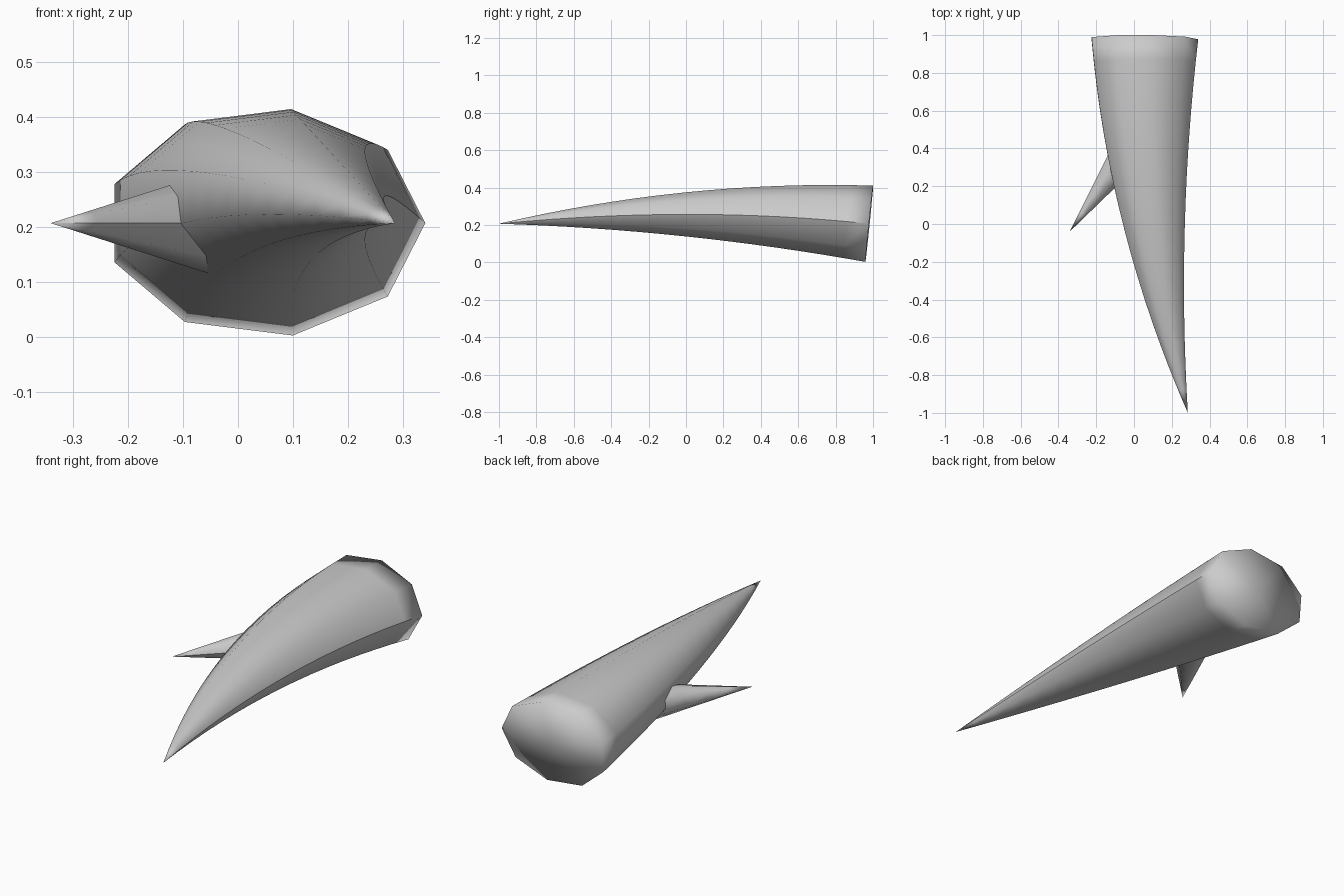
import bpy, bmesh, math
from mathutils import Vector

if "Cube" in bpy.data.objects:
    bpy.data.objects.remove(bpy.data.objects["Cube"])


def tapered_tube(name, path, radius, tip, sides, segments, flatten):
    """Point-tipped tube along path(s), s=0 at the tip, rings square to the path."""
    bm = bmesh.new()
    apex = bm.verts.new(tip)
    previous, seam = None, []
    for i in range(1, segments + 1):
        s = i / segments
        centre = path(s)
        tangent = (centre - path(s - 0.001)).normalized()
        across = tangent.cross(Vector((0, 0, 1))).normalized()
        up = across.cross(tangent)
        ring = []
        for j in range(sides):
            a = math.tau * j / sides
            ring.append(bm.verts.new(centre + radius(s) * (
                across * math.cos(a) + up * flatten * math.sin(a))))
        for j in range(sides):
            k = (j + 1) % sides
            if previous:
                bm.faces.new((previous[j], previous[k], ring[k], ring[j]))
            else:
                bm.faces.new((apex, ring[k], ring[j]))
        seam.append((previous[0] if previous else apex, ring[0]))
        previous = ring
    # closed wide end, fanned from its middle
    middle = bm.verts.new(path(1))
    for j in range(sides):
        bm.faces.new((previous[j], previous[(j + 1) % sides], middle))
    bmesh.ops.recalc_face_normals(bm, faces=bm.faces)
    for f in bm.faces:
        f.smooth = True
    # one crease runs the length of the side
    for a, b in seam:
        bm.edges.get((a, b)).smooth = False
    mesh = bpy.data.meshes.new(name)
    bm.to_mesh(mesh)
    bm.free()
    obj = bpy.data.objects.new(name, mesh)
    bpy.context.collection.objects.link(obj)
    return obj


# Main horn: gently arched, nine-sided oval section
def horn_path(s):
    bow = s * (1 - s)
    return Vector((0.285 - 0.236 * s - 0.252 * bow,
                   -1 + 1.98 * s,
                   0.207 + 0.2 * bow))


tapered_tube("horn", horn_path, lambda s: 0.291 * (s + 0.29 * s * (1 - s)),
             horn_path(0), 9, 16, 0.715)

# Small side spike: straight cone with its base buried in the horn
spike_tip = Vector((-0.34, -0.04, 0.207))
angle = math.radians(54.3)
spike_axis = Vector((math.cos(angle), math.sin(angle), 0)) * 0.7
tapered_tube("side_spike", lambda s: spike_tip + spike_axis * s,
             lambda s: 0.126 * s, spike_tip, 7, 6, 1.0)
